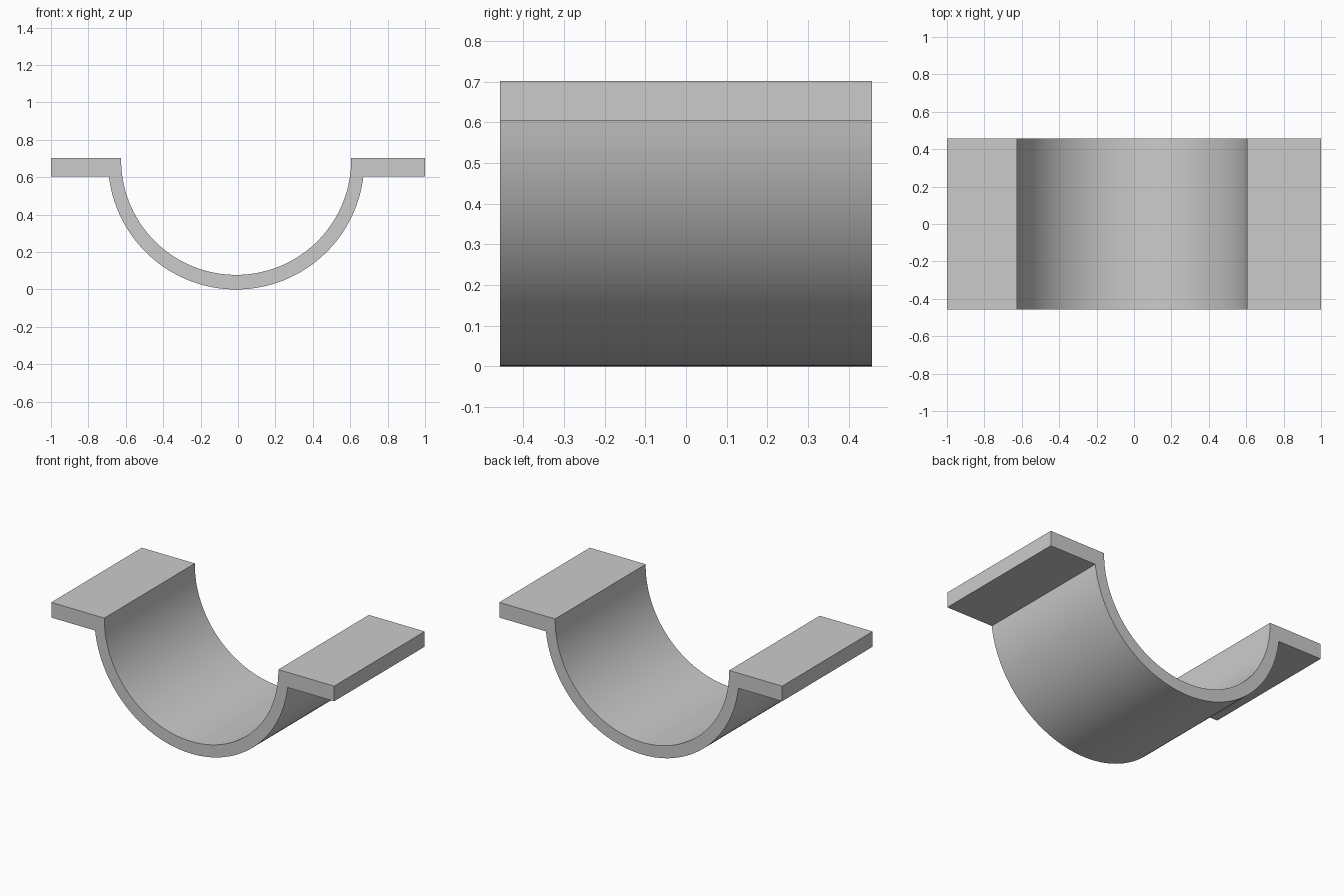
import bpy, bmesh, math

if "Cube" in bpy.data.objects:
    bpy.data.objects.remove(bpy.data.objects["Cube"], do_unlink=True)

# Dimensions
HALF_LENGTH = 0.457
FLANGE_BOTTOM, FLANGE_TOP = 0.605, 0.702
CENTRE_X = -0.01
SEGMENTS = 72

# Material
grey = bpy.data.materials.new("plain_grey")
grey.use_nodes = True
colour = (0.6, 0.6, 0.6, 1)
grey.diffuse_color = colour
grey.node_tree.nodes["Principled BSDF"].inputs["Base Color"].default_value = colour


def arc(radius, centre_z, end_z):
    """Lower arc of a circle, left to right, with both ends at height end_z."""
    rise = math.asin((end_z - centre_z) / radius)
    start, sweep = math.pi - rise, math.pi + 2 * rise
    angles = [start + sweep * i / SEGMENTS for i in range(SEGMENTS + 1)]
    return [(CENTRE_X + radius * math.cos(a), centre_z + radius * math.sin(a))
            for a in angles]


# Trough profile with a flat flange at each end
outer = [(-1, FLANGE_BOTTOM), *arc(0.685, 0.685, FLANGE_BOTTOM), (1, FLANGE_BOTTOM)]
inner = [(-1, FLANGE_TOP), *arc(0.615, 0.693, FLANGE_TOP), (1, FLANGE_TOP)]

bm = bmesh.new()
low = [bm.verts.new((x, -HALF_LENGTH, z)) for x, z in outer]
high = [bm.verts.new((x, -HALF_LENGTH, z)) for x, z in inner]
strip = [bm.faces.new((low[i], low[i + 1], high[i + 1], high[i]))
         for i in range(len(low) - 1)]

# Extrude the profile front to back
result = bmesh.ops.extrude_face_region(bm, geom=strip, use_keep_orig=True)
back = [v for v in result["geom"] if isinstance(v, bmesh.types.BMVert)]
bmesh.ops.translate(bm, verts=back, vec=(0, 2 * HALF_LENGTH, 0))
bmesh.ops.recalc_face_normals(bm, faces=bm.faces)

mesh = bpy.data.meshes.new("flanged_half_pipe")
bm.to_mesh(mesh)
bm.free()
mesh.materials.append(grey)
bracket = bpy.data.objects.new("flanged_half_pipe", mesh)
bpy.context.collection.objects.link(bracket)

# Smooth the curve, keep the edges crisp
bpy.ops.object.select_all(action="DESELECT")
bracket.select_set(True)
bpy.context.view_layer.objects.active = bracket
bpy.ops.object.shade_smooth_by_angle(angle=math.radians(30))
